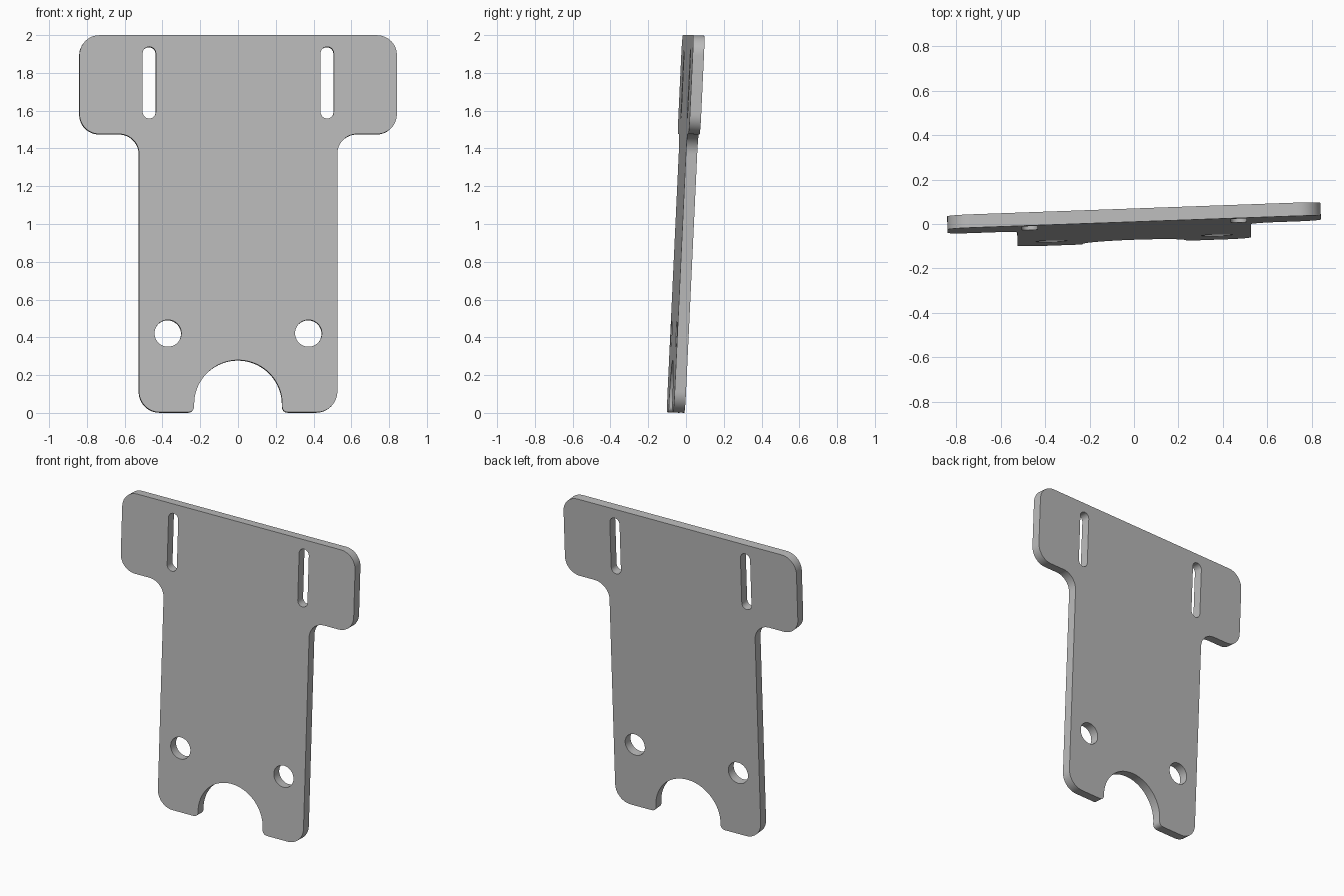
import bpy, bmesh, math
from mathutils import Matrix, Vector

if "Cube" in bpy.data.objects:
    bpy.data.objects.remove(bpy.data.objects["Cube"])


def arc(cx, cz, r, a0, a1, n=12):
    return [(cx + r * math.cos(math.radians(a0 + (a1 - a0) * i / n)),
             cz + r * math.sin(math.radians(a0 + (a1 - a0) * i / n))) for i in range(n + 1)]


# Right half of the outline, from the top of the notch round to the top edge
half = (arc(0, 0.045, 0.233, 90, 0, 20)
        + arc(0.263, 0.032, 0.03, 180, 270, 6)
        + arc(0.415, 0.112, 0.11, 270, 360)
        + arc(0.63, 1.37, 0.105, 180, 90)
        + arc(0.735, 1.58, 0.105, 270, 360)
        + arc(0.735, 1.893, 0.105, 0, 90))
loops = [half + [(-x, z) for x, z in reversed(half[1:])]]

# Two round holes and two upright slots
for s in (-1, 1):
    loops.append(arc(s * 0.372, 0.42, 0.071, 0, 360, 40)[:-1])
    loops.append(arc(s * 0.471, 1.902, 0.035, 0, 180) + arc(s * 0.471, 1.592, 0.035, 180, 360))

# Filled flat curve with thickness
curve = bpy.data.curves.new("plate_profile", 'CURVE')
curve.dimensions = '2D'
curve.fill_mode = 'BOTH'
curve.extrude = 0.03
for pts in loops:
    sp = curve.splines.new('POLY')
    sp.points.add(len(pts) - 1)
    for p, (x, z) in zip(sp.points, pts):
        p.co = (x, z, 0, 1)
    sp.use_cyclic_u = True
tmp = bpy.data.objects.new("plate_profile", curve)
bpy.context.collection.objects.link(tmp)
bpy.context.view_layer.update()
mesh = bpy.data.meshes.new_from_object(tmp.evaluated_get(bpy.context.evaluated_depsgraph_get()))
bpy.data.objects.remove(tmp)

# Stand the plate up, leaning back slightly and turned a little
u, v = Vector((1, 0.036, 0)), Vector((0, 0.047, 1))
w = u.cross(v).normalized()
m = Matrix((u, v, w)).transposed().to_4x4()
m.translation = (0, -0.054, 0)
bm = bmesh.new()
bm.from_mesh(mesh)
bmesh.ops.remove_doubles(bm, verts=bm.verts, dist=0.0002)
bm.transform(m)
bmesh.ops.recalc_face_normals(bm, faces=bm.faces)
bm.to_mesh(mesh)
bm.free()

plate = bpy.data.objects.new("mounting_plate", mesh)
bpy.context.collection.objects.link(plate)
mat = bpy.data.materials.new("plain grey")
mat.diffuse_color = (0.5, 0.5, 0.5, 1)
mat.use_nodes = True
mat.node_tree.nodes["Principled BSDF"].inputs["Base Color"].default_value = mat.diffuse_color
mesh.materials.clear()
mesh.materials.append(mat)
bpy.context.view_layer.objects.active = plate
plate.select_set(True)
bpy.ops.object.shade_smooth_by_angle(angle=math.radians(30))
